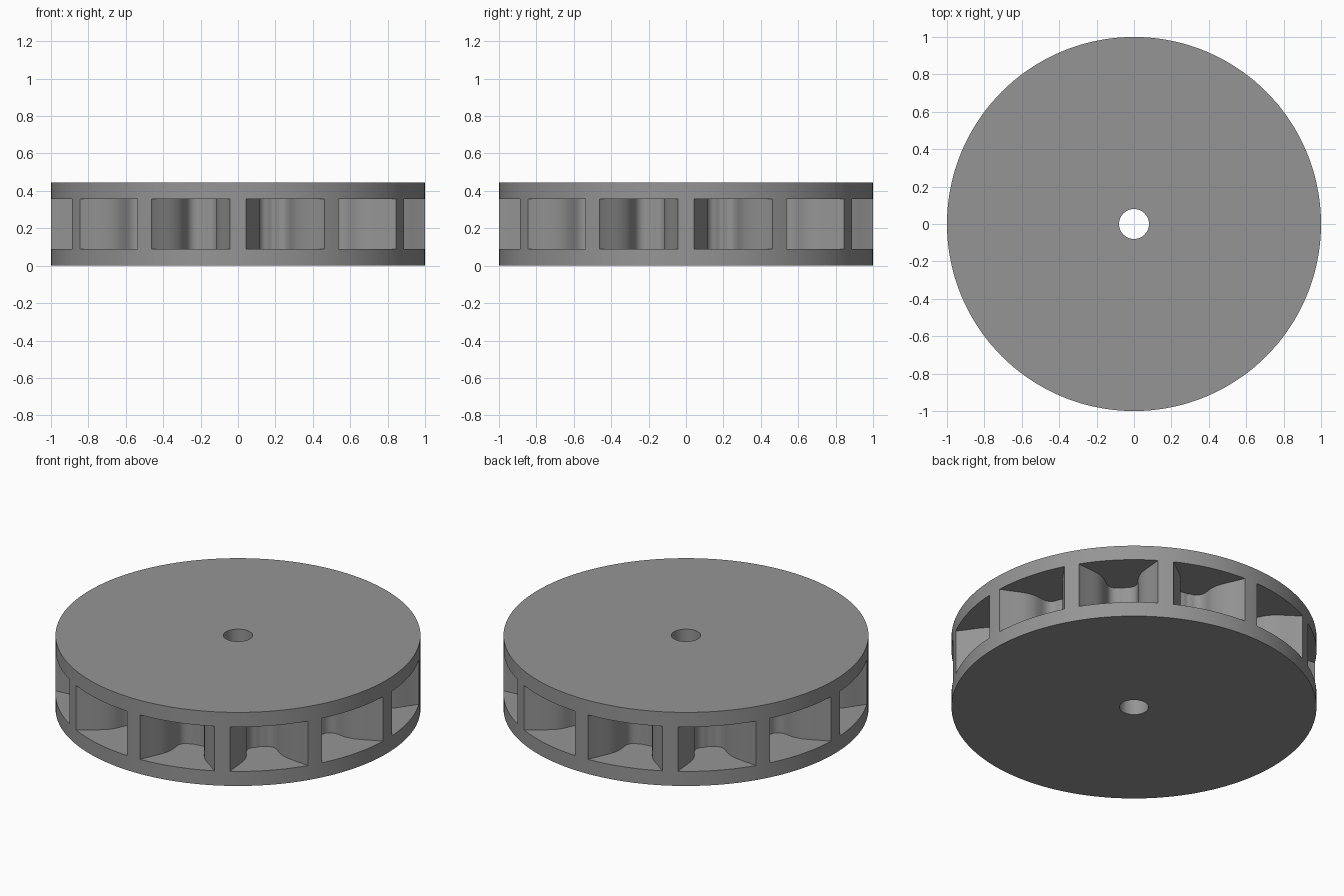
import bpy, bmesh, math
from mathutils import Vector, Matrix

if "Cube" in bpy.data.objects:
    bpy.data.objects.remove(bpy.data.objects["Cube"])

HEIGHT, PLATE, VANES = 0.445, 0.088, 12
STEP = 2 * math.pi / VANES

grey = bpy.data.materials.new("mid_grey")
grey.diffuse_color = (0.30, 0.30, 0.30, 1)
grey.use_nodes = True
grey.node_tree.nodes["Principled BSDF"].inputs["Base Color"].default_value = grey.diffuse_color


def prism(bm, outline, z0, z1):
    """Add a closed prism over a 2D outline."""
    low = [bm.verts.new((x, y, z0)) for x, y in outline]
    high = [bm.verts.new((x, y, z1)) for x, y in outline]
    n = len(outline)
    bm.faces.new(low[::-1])
    bm.faces.new(high)
    for i in range(n):
        j = (i + 1) % n
        bm.faces.new((low[i], low[j], high[j], high[i]))


def make(name, outlines, z0, z1):
    bm = bmesh.new()
    for o in outlines:
        prism(bm, o, z0, z1)
    bmesh.ops.recalc_face_normals(bm, faces=bm.faces)
    mesh = bpy.data.meshes.new(name)
    bm.to_mesh(mesh)
    bm.free()
    obj = bpy.data.objects.new(name, mesh)
    mesh.materials.append(grey)
    bpy.context.collection.objects.link(obj)
    return obj


def circle(r, n):
    return [(r * math.cos(2 * math.pi * i / n), r * math.sin(2 * math.pi * i / n))
            for i in range(n)]


def smooth(points, steps=3):
    """Catmull-Rom curve through the points."""
    p = [Vector(q) for q in points]
    p = [2 * p[0] - p[1]] + p + [2 * p[-1] - p[-2]]
    out = []
    for i in range(1, len(p) - 2):
        a, b, c, d = p[i - 1:i + 3]
        for k in range(steps):
            t = k / steps
            out.append(0.5 * (2 * b + (c - a) * t + (2 * a - 5 * b + 4 * c - d) * t * t
                              + (3 * b - a - 3 * c + d) * t ** 3))
    return out + [p[-2]]


# One vane flank: narrow at the rim, swelling inward, then rounding into the hub
flank = smooth([(0.043, 0.999), (0.064, 0.95), (0.088, 0.90), (0.106, 0.855),
                (0.115, 0.81), (0.114, 0.775), (0.110, 0.74), (0.112, 0.715),
                (0.122, 0.695), (0.139, 0.682), (0.158, 0.676), (0.1786, 0.6665)])

# Pocket between two vanes, mirrored about its own axis
turn = Matrix.Rotation(STEP / 2, 2)
half = [turn @ p for p in [Vector((0.03, 1.1))] + flank]
pocket = half + [Vector((-p.x, p.y)) for p in half[-2::-1]]
pockets = []
for i in range(VANES):
    rot = Matrix.Rotation((i + 0.5) * STEP, 2)
    pockets.append([tuple(rot @ p) for p in pocket])

# Wheel body with helpers for the pockets and the axle hole
wheel = make("vaned_wheel", [circle(1.0, 144)], 0, HEIGHT)
cutters = [make("pocket_cutter", pockets, PLATE, HEIGHT - PLATE),
           make("axle_hole_cutter", [circle(0.08, 48)], -0.1, HEIGHT + 0.1)]
bpy.context.view_layer.objects.active = wheel
wheel.select_set(True)
for c in cutters:
    c.select_set(False)
    mod = wheel.modifiers.new(c.name, 'BOOLEAN')
    mod.operation, mod.solver, mod.object = 'DIFFERENCE', 'EXACT', c
    bpy.ops.object.modifier_apply(modifier=mod.name)
for c in cutters:
    bpy.data.objects.remove(c)

bpy.ops.object.shade_smooth_by_angle(angle=math.radians(30))
